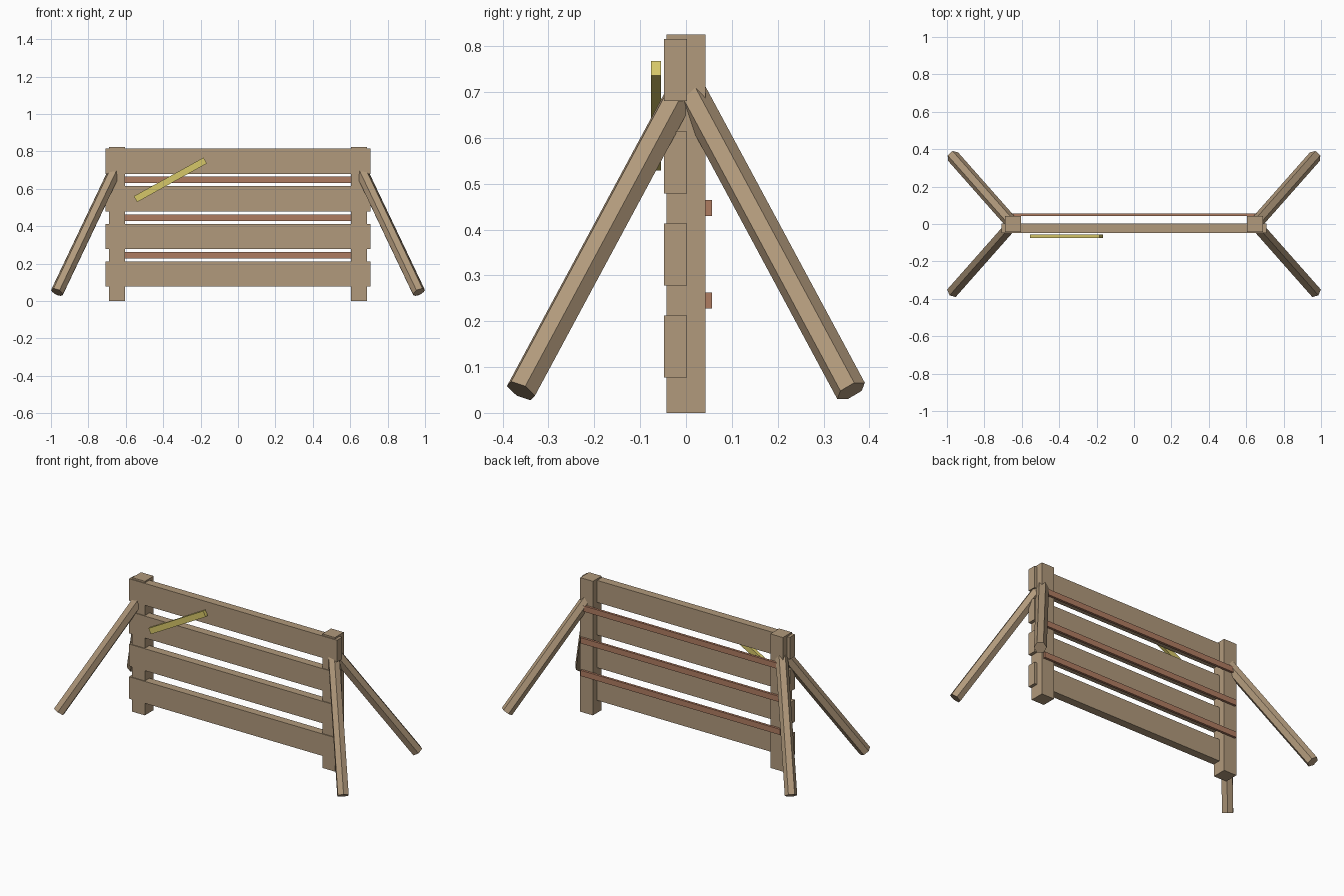
import bpy, math
from mathutils import Vector, Matrix

cube = bpy.data.objects.get("Cube")
if cube:
    bpy.data.objects.remove(cube, do_unlink=True)


def material(name, colour):
    mat = bpy.data.materials.new(name)
    mat.use_nodes = True
    rgba = (*colour, 1)
    mat.diffuse_color = rgba
    mat.node_tree.nodes["Principled BSDF"].inputs["Base Color"].default_value = rgba
    return mat


wood = material("pale wood", (0.44, 0.32, 0.20))
red_wood = material("reddish wood", (0.43, 0.20, 0.12))
yellow = material("yellow paint", (0.67, 0.57, 0.14))


def box(name, low, high, mat):
    """Box between two opposite corners."""
    low, high = Vector(low), Vector(high)
    bpy.ops.mesh.primitive_cube_add(size=1, location=(low + high) / 2)
    ob = bpy.context.object
    ob.name = name
    ob.data.transform(Matrix.Diagonal((*(high - low), 1)))
    ob.data.materials.append(mat)
    return ob


def leg(name, foot, top, roll):
    """Six-sided pole; roll is the angle of a corner from the level axis."""
    foot, top = Vector(foot), Vector(top)
    axis = (top - foot).normalized()
    level = axis.cross(Vector((0, 0, 1))).normalized()
    up = axis.cross(level)
    turn = Matrix((level, up, axis)).transposed().to_4x4()
    bpy.ops.mesh.primitive_cylinder_add(vertices=6, radius=0.035,
                                        depth=(top - foot).length)
    ob = bpy.context.object
    ob.name = name
    # the primitive starts with a corner on its y axis
    ob.data.transform(Matrix.Rotation(roll - math.pi / 2, 4, "Z"))
    ob.matrix_world = Matrix.Translation((foot + top) / 2) @ turn
    ob.data.materials.append(wood)


# Posts and splayed legs
for side, s in (("left", 1), ("right", -1)):
    x = 0.647 * s
    box(f"{side}_post", (x - 0.043, -0.043, 0), (x + 0.043, 0.043, 0.825), wood)
    for end, e, roll in (("front", -1, math.radians(30)), ("back", 1, 0)):
        leg(f"{side}_{end}_leg", (0.967 * s, 0.36 * e, 0.048),
            (0.652 * s, 0.004 * e, 0.71), roll)

# Wide front planks
for i in range(4):
    z = 0.077 + 0.201 * i
    box(f"plank_{i + 1}", (-0.708, -0.048, z), (0.708, 0.002, z + 0.135), wood)

# Thin rails on the back
for i in range(3):
    z = 0.228 + 0.201 * i
    box(f"back_rail_{i + 1}", (-0.68, 0.042, z), (0.68, 0.057, z + 0.035), red_wood)

# Slanted strip on the front
strip = box("slanted_strip", (-0.575, -0.076, 0.63), (-0.149, -0.055, 0.666), yellow)
strip.rotation_euler.y = -math.radians(29)
